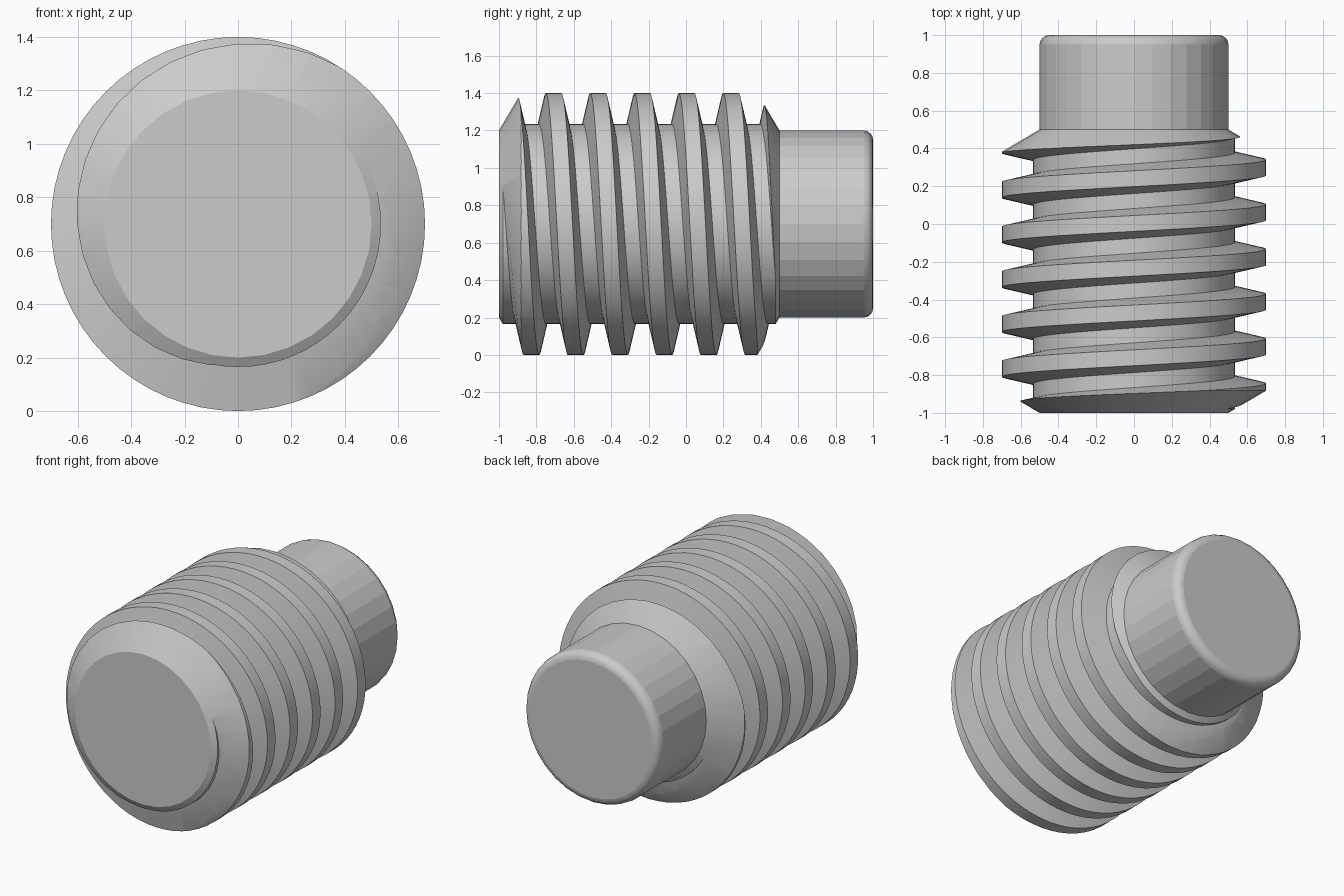
import bpy, bmesh
from math import sin, cos, pi, radians

if "Cube" in bpy.data.objects:
    bpy.data.objects.remove(bpy.data.objects["Cube"])

AXIS_Z = 0.7
PITCH = 0.237
CREST, FLANK = 0.084, 0.037      # crest width, flank width along the axis
R_OUT, R_ROOT = 0.7, 0.535


def point(r, y, a):
    """Cylindrical point around the screw axis (angle from +z toward +x)."""
    return (r * sin(a), y, AXIS_Z + r * cos(a))


def finish(name, bm):
    bmesh.ops.recalc_face_normals(bm, faces=bm.faces)
    me = bpy.data.meshes.new(name)
    bm.to_mesh(me)
    bm.free()
    ob = bpy.data.objects.new(name, me)
    bpy.context.collection.objects.link(ob)
    return ob


def revolve(name, profile, n, caps):
    """Revolve (r, y) points round the axis; caps picks which ends are closed."""
    bm = bmesh.new()
    rings = [[bm.verts.new(point(r, y, 2 * pi * i / n)) for i in range(n)]
             for r, y in profile]
    for a, b in zip(rings, rings[1:]):
        for i in range(n):
            j = (i + 1) % n
            bm.faces.new((a[i], a[j], b[j], b[i]))
    if caps[0]:
        bm.faces.new(rings[0])
    if caps[1]:
        bm.faces.new(rings[-1])
    return finish(name, bm)


def helix_rod(name, y0, turns, n):
    """Closed rod with a helical trapezoid thread, ends fanned to the axis."""
    bm = bmesh.new()
    h = CREST / 2
    prof = [(R_ROOT, -h - FLANK), (R_OUT, -h), (R_OUT, h), (R_ROOT, h + FLANK)]
    steps = n * turns
    cols = [[bm.verts.new(point(r, y0 + dy + PITCH * s / n, 2 * pi * s / n))
             for r, dy in prof] for s in range(steps + 1)]
    for s in range(steps):
        a, b = cols[s], cols[s + 1]
        for k in range(3):
            bm.faces.new((a[k], a[k + 1], b[k + 1], b[k]))
        # root strip to the next turn
        if s + n + 1 <= steps:
            c, d = cols[s + n], cols[s + n + 1]
            bm.faces.new((a[3], c[0], d[0], b[3]))
    # end fans over the two open boundaries
    edges = [e for e in bm.edges if e.is_boundary]
    mid = y0 + PITCH * turns / 2
    lo = bm.verts.new((0, y0, AXIS_Z))
    hi = bm.verts.new((0, y0 + PITCH * turns, AXIS_Z))
    for e in edges:
        tip = lo if e.verts[0].co.y < mid else hi
        bm.faces.new((e.verts[0], e.verts[1], tip))
    return finish(name, bm)


# threaded body: long helical rod trimmed by a double-chamfered cylinder
body = helix_rod("threaded_body", 0.003 - 7 * PITCH, 11, 64)
trim = revolve("trim", [(0.5, -1), (0.772, -0.84), (0.772, 0.34), (0.5, 0.5)],
               32, (True, True))
mod = body.modifiers.new("trim", 'BOOLEAN')
mod.operation = 'INTERSECT'
mod.solver = 'EXACT'
mod.object = trim
bpy.context.view_layer.objects.active = body
body.select_set(True)
bpy.ops.object.modifier_apply(modifier=mod.name)
bpy.data.objects.remove(trim)

# open the hidden end where the tip joins
bm = bmesh.new()
bm.from_mesh(body.data)
hidden = [f for f in bm.faces if all(v.co.y > 0.499 for v in f.verts)]
bmesh.ops.delete(bm, geom=hidden, context='FACES')
bm.to_mesh(body.data)
bm.free()
bpy.ops.object.shade_smooth_by_angle(angle=radians(20))

# plain dog-point tip with a rounded rim
B = 0.05
rim = [(0.5 - B + B * cos(t * pi / 8), 1 - B + B * sin(t * pi / 8)) for t in range(5)]
tip = revolve("tip", [(0.5, 0.5)] + rim, 32, (False, True))
for p in tip.data.polygons:
    p.use_smooth = 0.955 < p.center.y < 0.999
